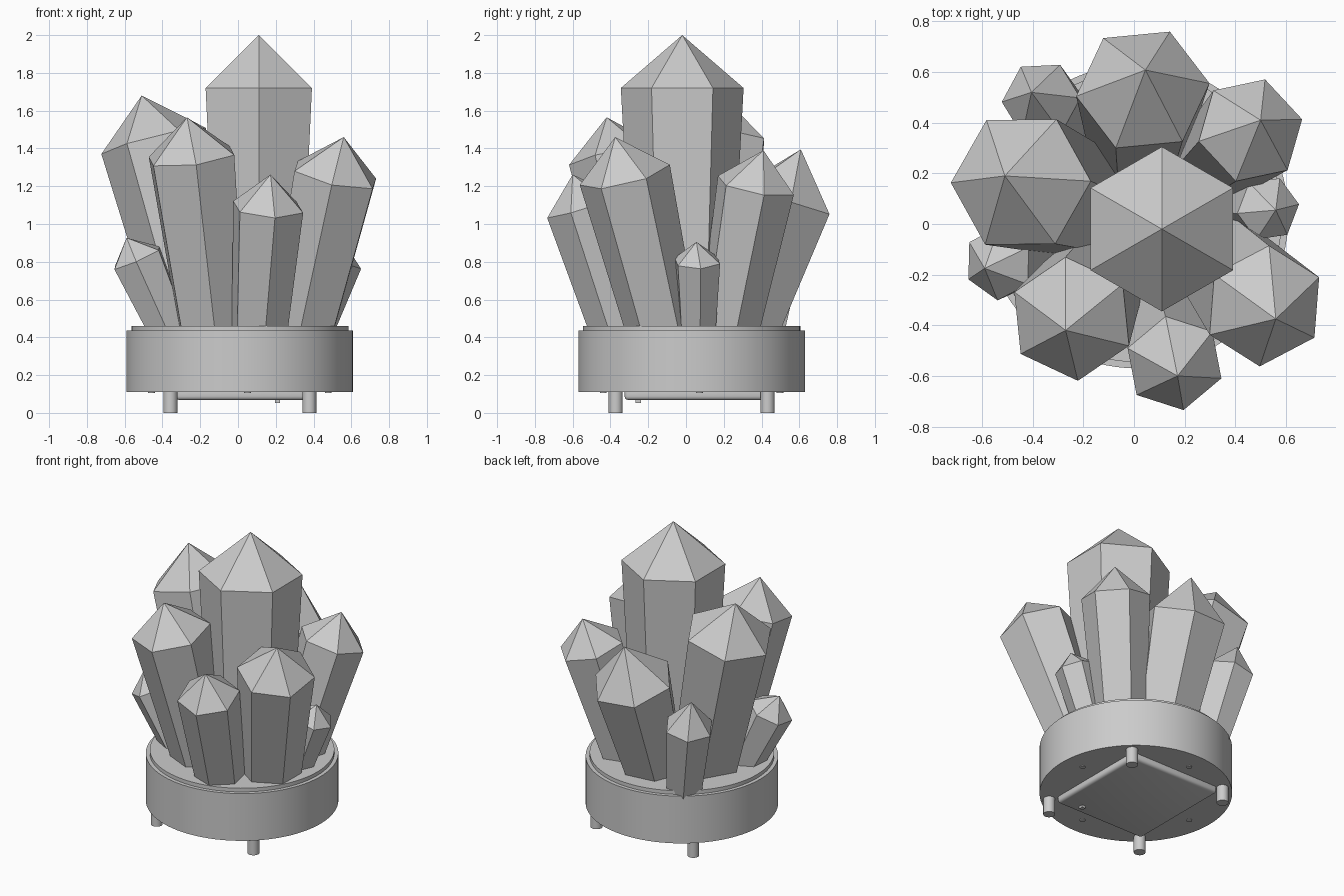
import bpy, bmesh, math
from mathutils import Vector, Matrix

cube = bpy.data.objects.get("Cube")
if cube:
    bpy.data.objects.remove(cube, do_unlink=True)

stone = bpy.data.materials.new("plain_grey")
stone.use_nodes = True
GREY = (0.6, 0.6, 0.6, 1)
stone.diffuse_color = GREY
stone.node_tree.nodes["Principled BSDF"].inputs["Base Color"].default_value = GREY

CX, CY = 0.01, 0.03      # centre of the base
FLOOR = 0.46             # top of the base


def finish(name, bm, smooth=False):
    bmesh.ops.recalc_face_normals(bm, faces=bm.faces)
    mesh = bpy.data.meshes.new(name)
    bm.to_mesh(mesh)
    bm.free()
    mesh.materials.append(stone)
    if smooth:
        mesh.polygons.foreach_set("use_smooth", [True] * len(mesh.polygons))
        mesh.set_sharp_from_angle(angle=math.radians(35))
    obj = bpy.data.objects.new(name, mesh)
    bpy.context.collection.objects.link(obj)
    return obj


def cylinder(name, x, y, radius, z0, z1, sides):
    bm = bmesh.new()
    bmesh.ops.create_cone(bm, cap_ends=True, segments=sides, radius1=radius,
                          radius2=radius, depth=z1 - z0,
                          matrix=Matrix.Translation((x, y, (z0 + z1) / 2)))
    return finish(name, bm, True)


def box(name, x0, x1, y0, y1, z0, z1, bevel=0.0):
    bm = bmesh.new()
    bmesh.ops.create_cube(bm, size=1)
    for v in bm.verts:
        v.co = ((x0 + x1) / 2 + v.co.x * (x1 - x0),
                (y0 + y1) / 2 + v.co.y * (y1 - y0),
                (z0 + z1) / 2 + v.co.z * (z1 - z0))
    if bevel:
        bmesh.ops.bevel(bm, geom=bm.edges[:], offset=bevel, segments=3,
                        profile=0.5, affect='EDGES')
    return finish(name, bm, bool(bevel))


def crystal(name, apex, shoulder, foot, r_top, r_foot, phase):
    """Tapered six-sided prism along a leaning axis, closed by a pointed tip."""
    apex, shoulder = Vector(apex), Vector(shoulder)
    foot = Vector((*foot, FLOOR))
    axis = (shoulder - foot).normalized()
    turn = Vector((0, 0, 1)).rotation_difference(axis)
    root = foot - axis * 0.12            # sunk into the base
    bm = bmesh.new()

    def ring(centre, radius):
        angles = [math.radians(phase + 60 * i) for i in range(6)]
        return [bm.verts.new(centre + turn @ Vector(
            (radius * math.cos(a), radius * math.sin(a), 0))) for a in angles]

    low, high = ring(root, r_foot), ring(shoulder, r_top)
    tip = bm.verts.new(apex)
    bm.faces.new(low)
    for i in range(6):
        j = (i + 1) % 6
        bm.faces.new((low[i], low[j], high[j], high[i]))
        bm.faces.new((high[i], high[j], tip))
    return finish(name, bm)


# Round base with a slightly raised inner disc
cylinder("base_drum", CX, CY, 0.6, 0.11, 0.435, 96)
cylinder("base_disc", CX, CY, 0.575, 0.4, FLOOR, 96)

# Feet and screws under the base
for sx, side in ((-1, "right"), (1, "left")):
    for sy, end in ((-1, "front"), (1, "back")):
        cylinder(f"foot_{end}_{side}", CX + sx * 0.368, CY + sy * 0.402,
                 0.037, 0, 0.13, 24)
for i in range(4):
    a = math.radians(90 * i + 5)
    cylinder(f"screw_{i + 1}", CX + 0.47 * math.cos(a), CY + 0.47 * math.sin(a),
             0.018, 0.105, 0.115, 16)

# Square underside cover and its small latch
box("underside_cover", -0.33, 0.355, -0.325, 0.415, 0.068, 0.14, 0.02)
box("cover_latch", 0.195, 0.222, -0.267, -0.238, 0.052, 0.08)

# Crystals: tip, shoulder centre, foot centre, shoulder and foot radius, turn
crystal("centre_crystal", (0.11, -0.02, 2.0), (0.11, -0.02, 1.72),
        (0.11, -0.02), 0.325, 0.25, 30)
crystal("right_tall_crystal", (-0.51, 0.19, 1.68), (-0.447, 0.166, 1.44),
        (-0.2, 0.08), 0.285, 0.225, 0)
crystal("front_right_crystal", (-0.27, -0.42, 1.565), (-0.246, -0.375, 1.36),
        (-0.14, -0.19), 0.25, 0.185, 35)
crystal("front_crystal", (0.172, -0.6, 1.262), (0.16, -0.55, 1.09),
        (0.115, -0.36), 0.197, 0.15, 41)
crystal("front_left_crystal", (0.56, -0.375, 1.46), (0.515, -0.324, 1.26),
        (0.34, -0.13), 0.245, 0.185, 27)
crystal("back_left_crystal", (0.5, 0.41, 1.39), (0.46, 0.37, 1.205),
        (0.3, 0.23), 0.215, 0.16, 13)
crystal("back_crystal", (0.045, 0.608, 1.395), (0.035, 0.53, 1.13),
        (0.02, 0.31), 0.265, 0.19, 6)
crystal("back_right_small_crystal", (-0.405, 0.52, 1.1), (-0.367, 0.49, 0.91),
        (-0.28, 0.415), 0.158, 0.12, 2)
crystal("right_small_crystal", (-0.59, -0.175, 0.927), (-0.535, -0.155, 0.82),
        (-0.375, -0.11), 0.148, 0.11, 27)
crystal("left_small_crystal", (0.56, 0.055, 0.905), (0.53, 0.06, 0.805),
        (0.41, 0.06), 0.13, 0.098, 8)
